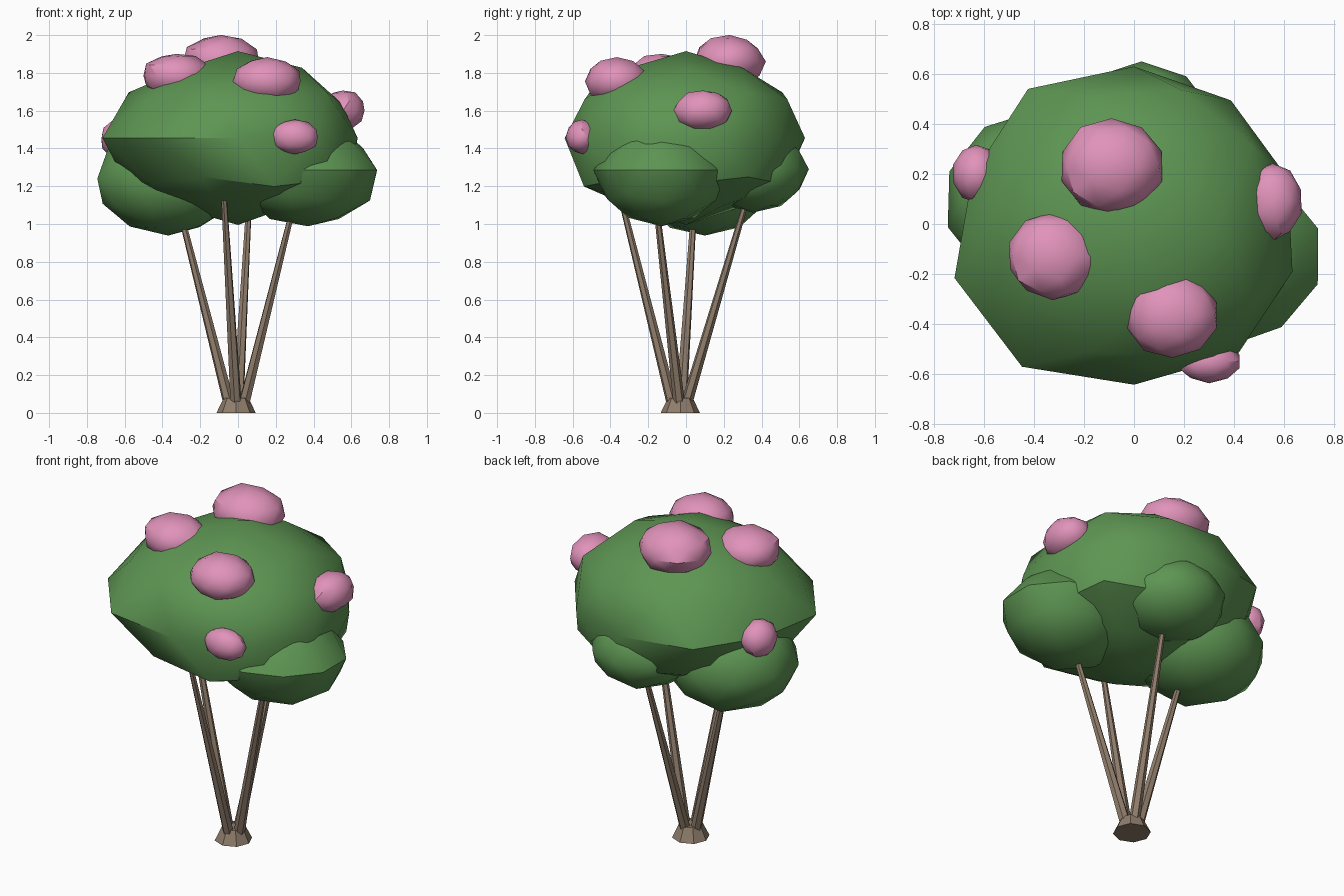
import bpy, bmesh, math, random
from mathutils import Vector

if "Cube" in bpy.data.objects:
    bpy.data.objects.remove(bpy.data.objects["Cube"])

random.seed(4)


def material(name, rgb):
    m = bpy.data.materials.new(name)
    m.diffuse_color = (*rgb, 1)
    m.use_nodes = True
    m.node_tree.nodes["Principled BSDF"].inputs["Base Color"].default_value = m.diffuse_color
    return m


GREEN = material("leaf green", (0.11, 0.30, 0.085))
PINK = material("blossom pink", (0.75, 0.29, 0.49))
BROWN = material("bark brown", (0.28, 0.208, 0.15))


def finish(bm, name, mat, angle):
    bmesh.ops.recalc_face_normals(bm, faces=bm.faces)
    me = bpy.data.meshes.new(name)
    bm.to_mesh(me)
    bm.free()
    me.materials.append(mat)
    ob = bpy.data.objects.new(name, me)
    bpy.context.collection.objects.link(ob)
    bpy.ops.object.select_all(action='DESELECT')
    ob.select_set(True)
    bpy.context.view_layer.objects.active = ob
    if angle:
        bpy.ops.object.shade_smooth_by_angle(angle=math.radians(angle))
    return ob


def blob(name, mat, centre, radii, shape):
    """Low-poly ellipsoid; shape(unit point) gives a local scale factor."""
    bm = bmesh.new()
    bmesh.ops.create_icosphere(bm, subdivisions=2, radius=1)
    for v in bm.verts:
        s = shape(v.co)
        v.co = Vector(centre) + Vector(c * r * s for c, r in zip(v.co, radii))
    return finish(bm, name, mat, 32)


EQUATOR = [0.95, 0.97, 1.0, 1.06, 1.0, 1.11, 1.12, 1.02, 1.03, 0.98]


def canopy_shape(p):
    angle = math.degrees(math.atan2(p.y, p.x)) % 360
    if abs(p.z) < 0.1:                      # ten widest points
        return EQUATOR[round((angle - 18) / 36) % 10]
    if 0.8 < p.z < 0.95:                    # flattened crown
        return 0.95
    if -0.95 < p.z < -0.8:                  # hollowed underside
        return 0.93
    if p.x > 0.8 and p.z > 0.3:
        return 0.9
    if p.z < 0 and 270 < angle < 335:       # overhang at front right
        return 1.06
    return 1.0


def lobe_shape(top, jitter=0.02):
    return lambda p: (top if p.z > 0.3 else 1) + random.uniform(-jitter, jitter)


# Main canopy and the three lower lobes
blob("canopy", GREEN, (0, 0, 1.455), (0.68, 0.63, 0.46), canopy_shape)
blob("right_lobe", GREEN, (0.37, -0.13, 1.285), (0.38, 0.355, 0.30), lobe_shape(0.86))
blob("left_lobe", GREEN, (-0.37, 0.10, 1.24), (0.39, 0.36, 0.30), lobe_shape(0.95))
blob("back_lobe", GREEN, (0.03, 0.355, 1.29), (0.31, 0.295, 0.23), lobe_shape(0.95))

# Blossom clusters
blossoms = [
    ((-0.09, 0.23, 1.86), (0.205, 0.19, 0.14)),
    ((-0.325, -0.13, 1.785), (0.185, 0.175, 0.12)),
    ((0.155, -0.365, 1.755), (0.19, 0.17, 0.125)),
    ((0.555, 0.09, 1.60), (0.12, 0.155, 0.11)),
    ((0.30, -0.55, 1.46), (0.13, 0.085, 0.09)),
    ((-0.63, 0.20, 1.45), (0.095, 0.115, 0.11)),
]
for i, (c, r) in enumerate(blossoms):
    blob(f"blossom_{i + 1}", PINK, c, r, lobe_shape(1.0, 0.04))


def stem(name, start, end, r1, r2, sides):
    """Tapered prism between two points."""
    a, b = Vector(start), Vector(end)
    bm = bmesh.new()
    bmesh.ops.create_cone(bm, cap_ends=True, segments=sides, radius1=r1,
                          radius2=r2, depth=(b - a).length)
    rot = (b - a).to_track_quat('Z', 'Y')
    for v in bm.verts:
        v.co = rot @ v.co + (a + b) / 2
    return finish(bm, name, BROWN, 0)


# Flared foot and four splayed stems
stem("trunk_foot", (-0.01, -0.03, 0), (-0.01, -0.03, 0.08), 0.104, 0.065, 8)
stem("left_stem", (-0.045, -0.025, 0.04), (-0.32, 0.045, 1.12), 0.031, 0.015, 6)
stem("right_stem", (0.03, -0.035, 0.04), (0.30, -0.16, 1.12), 0.031, 0.015, 6)
stem("front_stem", (-0.01, -0.07, 0.04), (-0.075, -0.35, 1.16), 0.031, 0.015, 6)
stem("back_stem", (0.0, 0.0, 0.04), (0.06, 0.325, 1.14), 0.031, 0.015, 6)
